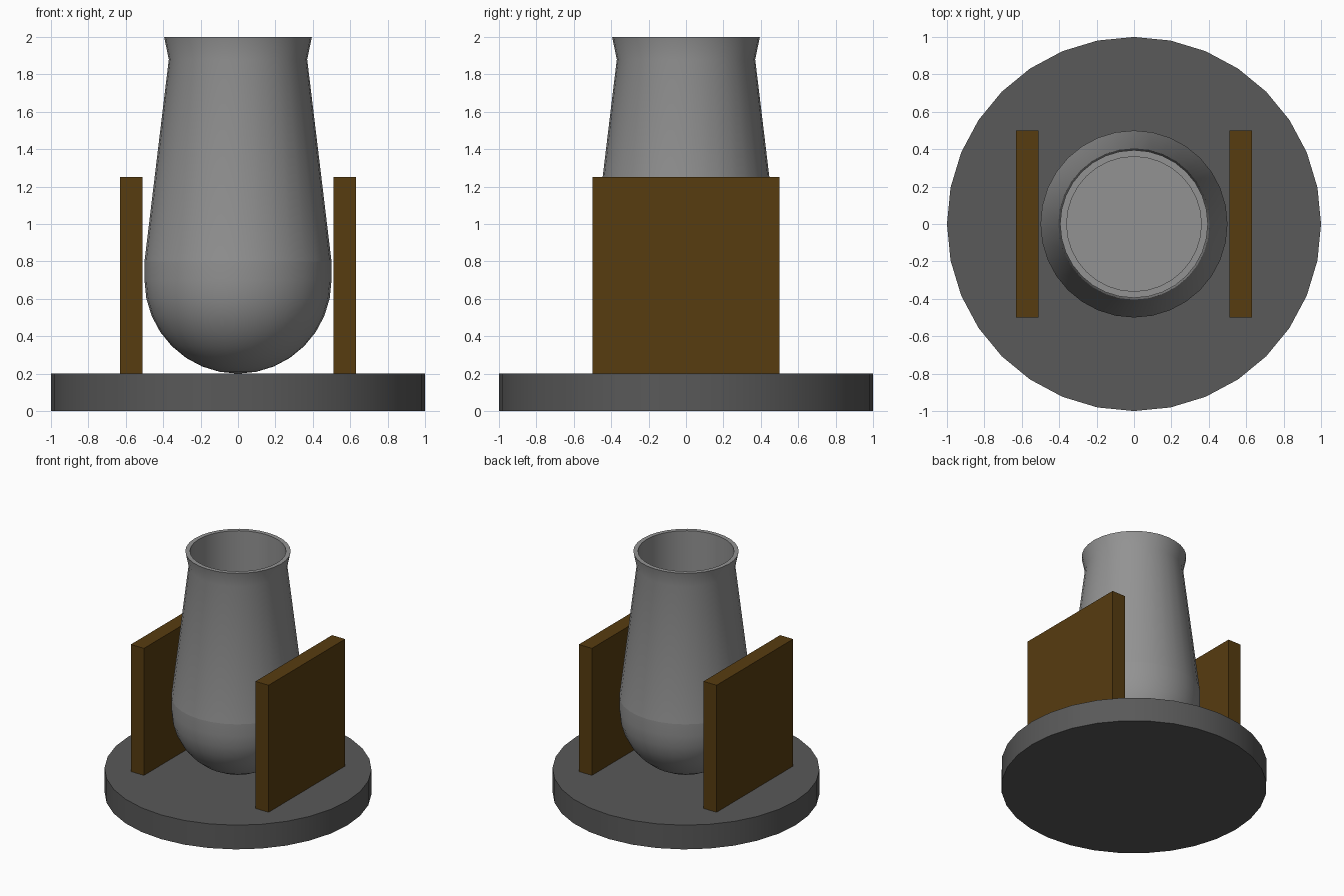
import bpy
import bmesh
from math import sin, cos, pi, radians
from mathutils import Matrix

cube = bpy.data.objects.get("Cube")
if cube:
    bpy.data.objects.remove(cube, do_unlink=True)


def material(name, rgb):
    mat = bpy.data.materials.new(name)
    mat.use_nodes = True
    color = (*rgb, 1)
    mat.diffuse_color = color
    mat.node_tree.nodes["Principled BSDF"].inputs["Base Color"].default_value = color
    return mat


STONE = material("dark grey", (0.1, 0.1, 0.1))
METAL = material("metal grey", (0.29, 0.29, 0.29))
WOOD = material("brown wood", (0.095, 0.045, 0.005))
SIDES = 32


def finish(name, bm, mat, smooth=True):
    mesh = bpy.data.meshes.new(name)
    bm.to_mesh(mesh)
    bm.free()
    mesh.materials.append(mat)
    obj = bpy.data.objects.new(name, mesh)
    bpy.context.collection.objects.link(obj)
    if smooth:
        bpy.ops.object.select_all(action="DESELECT")
        obj.select_set(True)
        bpy.context.view_layer.objects.active = obj
        bpy.ops.object.shade_smooth_by_angle(angle=radians(35))
    return obj


def lathe(name, profile, mat):
    """Spin (radius, height) points around the z axis."""
    bm = bmesh.new()
    verts = [bm.verts.new((r, 0, z)) for r, z in profile]
    edges = [bm.edges.new(pair) for pair in zip(verts, verts[1:])]
    bmesh.ops.spin(bm, geom=verts + edges, cent=(0, 0, 0), axis=(0, 0, 1),
                   angle=2 * pi, steps=SIDES, use_merge=True)
    bmesh.ops.remove_doubles(bm, verts=bm.verts, dist=0.0001)
    bmesh.ops.recalc_face_normals(bm, faces=bm.faces)
    return finish(name, bm, mat)


# Round base
lathe("base", [(0, 0), (1, 0), (1, 0.2), (0, 0.2)], STONE)

# Rounded lower end of the barrel
arc = [(0.5 * sin(i * pi / 16), 0.7 - 0.5 * cos(i * pi / 16)) for i in range(9)]
lathe("breech", arc + [(0.5, 0.8)], METAL)

# Tapered barrel with flared muzzle and straight bore
lathe("barrel", [(0.5, 0.8), (0.37, 1.88), (0.395, 2), (0.36, 2),
                 (0.36, 0.8), (0, 0.8)], METAL)

# Upright support boards on both sides
for side, x in (("left", 0.57), ("right", -0.57)):
    bm = bmesh.new()
    bmesh.ops.create_cube(bm, size=1, matrix=Matrix.Translation((x, 0, 0.725))
                          @ Matrix.Diagonal((0.12, 1, 1.05, 1)))
    finish(side + "_support", bm, WOOD, smooth=False)
